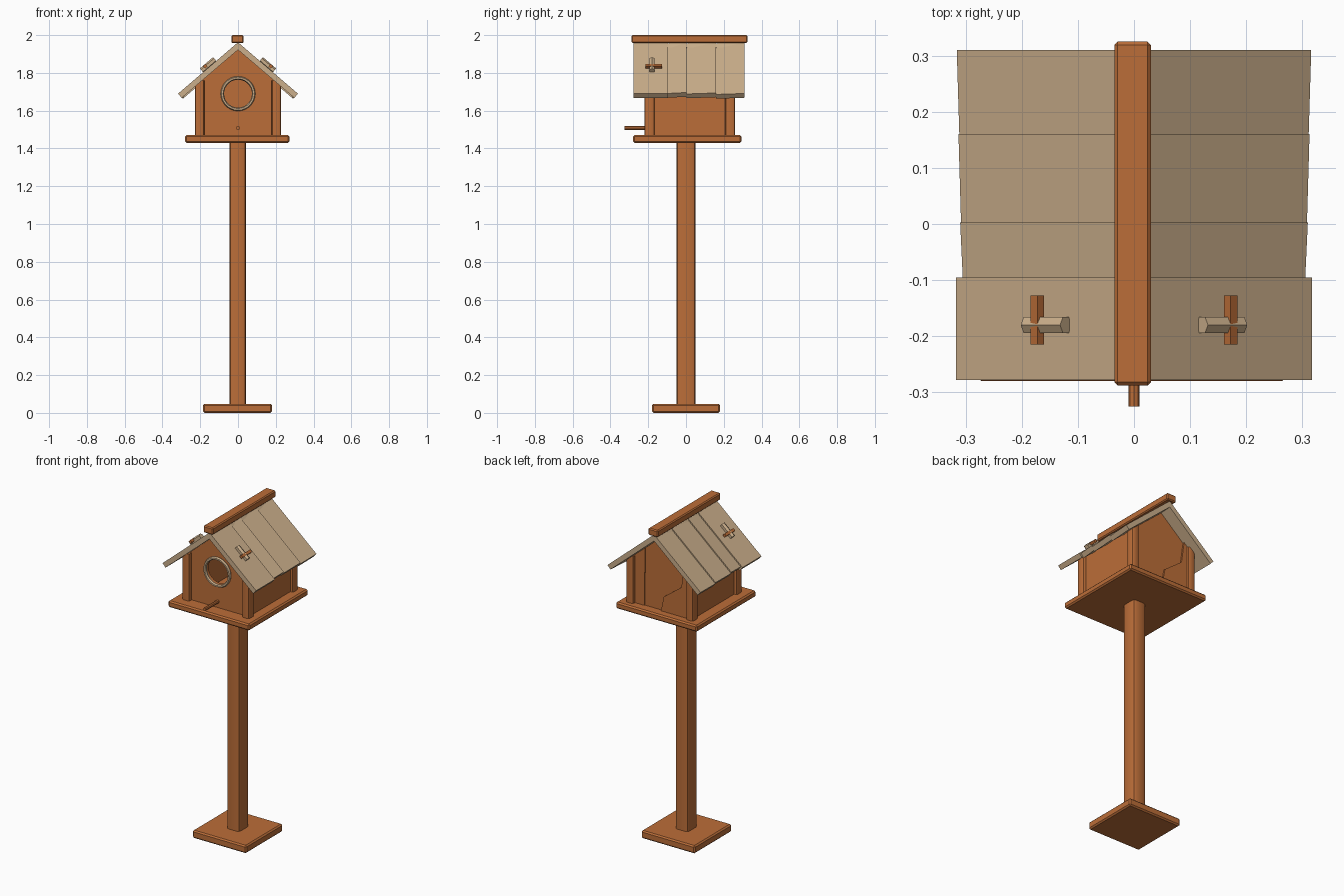
import bpy, bmesh, math
from mathutils import Matrix, Vector

cube = bpy.data.objects.get("Cube")
if cube:
    bpy.data.objects.remove(cube, do_unlink=True)


def material(name, rgb):
    m = bpy.data.materials.new(name)
    m.use_nodes = True
    m.diffuse_color = (*rgb, 1)
    m.node_tree.nodes["Principled BSDF"].inputs["Base Color"].default_value = (*rgb, 1)
    return m


WOOD = material("orange wood", (0.50, 0.155, 0.040))
TAN = material("weathered tan", (0.60, 0.43, 0.26))


def finish(name, bm, mat, smooth=True):
    bmesh.ops.recalc_face_normals(bm, faces=bm.faces)
    mesh = bpy.data.meshes.new(name)
    bm.to_mesh(mesh)
    bm.free()
    mesh.materials.append(mat)
    ob = bpy.data.objects.new(name, mesh)
    bpy.context.collection.objects.link(ob)
    if smooth:
        bpy.context.view_layer.objects.active = ob
        ob.select_set(True)
        bpy.ops.object.shade_smooth_by_angle(angle=math.radians(35))
        ob.select_set(False)
    return ob


def box(name, lo, hi, mat, bevel=0.0, matrix=None, edges=None):
    """Box between two corners; edges='z' rounds the upright edges only."""
    bm = bmesh.new()
    bmesh.ops.create_cube(bm, size=1)
    lo, hi = Vector(lo), Vector(hi)
    for v in bm.verts:
        v.co = Vector([lo[i] + (v.co[i] + 0.5) * (hi[i] - lo[i]) for i in range(3)])
    if bevel:
        chosen = [e for e in bm.edges if edges is None
                  or abs(e.verts[0].co.z - e.verts[1].co.z) > 0.01]
        bmesh.ops.bevel(bm, geom=chosen, offset=bevel, segments=2 if edges else 1,
                        affect='EDGES', profile=0.5)
    if matrix:
        bm.transform(matrix)
    return finish(name, bm, mat, edges is not None)


def board(name, loops, y0, y1, mat):
    """Upright board from x-z outlines (later outlines are holes)."""
    bm = bmesh.new()
    for pts in loops:
        vs = [bm.verts.new((x, y0, z)) for x, z in pts]
        for a, b in zip(vs, vs[1:] + vs[:1]):
            bm.edges.new((a, b))
    bmesh.ops.triangle_fill(bm, edges=bm.edges[:], use_beauty=True)
    out = bmesh.ops.extrude_face_region(bm, geom=bm.faces[:])
    moved = [g for g in out["geom"] if isinstance(g, bmesh.types.BMVert)]
    bmesh.ops.translate(bm, verts=moved, vec=(0, y1 - y0, 0))
    return finish(name, bm, mat)


def rod(name, a, b, radius, mat, sides=8):
    a, b = Vector(a), Vector(b)
    bm = bmesh.new()
    bmesh.ops.create_cone(bm, cap_ends=True, segments=sides, radius1=radius,
                          radius2=radius, depth=(b - a).length)
    turn = (b - a).to_track_quat('Z', 'Y').to_matrix().to_4x4()
    bm.transform(Matrix.Translation((a + b) / 2) @ turn)
    return finish(name, bm, mat, sides > 6)


# Stand and floor
box("base_plate", (-0.185, -0.18, 0), (0.18, 0.18, 0.048), WOOD, 0.008)
box("pole", (-0.046, -0.05, 0.04), (0.042, 0.05, 1.44), WOOD, 0.018, edges='z')
box("floor_plate", (-0.28, -0.28, 1.43), (0.272, 0.295, 1.47), WOOD, 0.008)

# House walls
SLOPE = 0.857


def gable(x):
    return 1.93 - SLOPE * abs(x)


HOLE_Z, R = 1.69, 0.078
hole = [(R * math.cos(t * math.tau / 24), HOLE_Z + R * math.sin(t * math.tau / 24))
        for t in range(24)]
front = [(-0.2, 1.46), (0.2, 1.46), (0.2, gable(0.2)), (0, gable(0)), (-0.2, gable(0.2))]
board("front_wall", [front, hole], -0.195, -0.175, WOOD)

seam = [(0, 1.46), (-0.02, 1.56), (-0.14, 1.65), (-0.16, gable(0.16))]
board("back_plank_left", [[(0.2, 1.46), (0.2, gable(0.2)), (0.11, gable(0.11)), (0.115, 1.46)]],
      0.215, 0.24, WOOD)
board("back_plank_middle", [[(0.115, 1.46), (0.11, gable(0.11)), (0, gable(0))] + seam[::-1]],
      0.21, 0.235, WOOD)
board("back_plank_right", [seam + [(-0.2, gable(0.2)), (-0.2, 1.46)]], 0.215, 0.245, WOOD)

for side, s in (("left", 1), ("right", -1)):
    xs = sorted((s * 0.19, s * 0.21))
    box(side + "_wall", (xs[0], -0.18, 1.46), (xs[1], 0.23, gable(0.2)), WOOD)
    xs = sorted((s * 0.178, s * 0.228))
    for end, y in (("front", -0.22), ("back", 0.207)):
        box(f"{end}_{side}_corner_post", (xs[0], y, 1.46), (xs[1], y + 0.053, gable(0.2)),
            WOOD, 0.012, edges='z')

# Entrance ring and perch
ring_bm = bmesh.new()
rings = []
for i in range(28):
    a = i * math.tau / 28
    rings.append([ring_bm.verts.new(((0.083 + 0.009 * math.cos(b)) * math.cos(a),
                                     -0.2 + 0.012 * math.sin(b),
                                     HOLE_Z + (0.083 + 0.009 * math.cos(b)) * math.sin(a)))
                  for b in [k * math.tau / 6 for k in range(6)]])
for i in range(28):
    p, q = rings[i], rings[(i + 1) % 28]
    for k in range(6):
        ring_bm.faces.new((p[k], q[k], q[(k + 1) % 6], p[(k + 1) % 6]))
finish("entrance_ring", ring_bm, TAN)
rod("perch", (0, -0.325, 1.508), (0, -0.18, 1.508), 0.01, WOOD)

# Roof planks, each slightly tilted so that its edge steps over the next one
ANGLE = math.atan(SLOPE)
PLANKS = [(-0.278, -0.095, 0.418), (-0.095, 0.003, 0.408),
          (0.003, 0.16, 0.412), (0.16, 0.31, 0.416)]
for side, s in (("left", 1), ("right", -1)):
    for n, (y0, y1, length) in enumerate(PLANKS):
        bm = bmesh.new()
        bmesh.ops.create_cube(bm, size=1)
        for v in bm.verts:
            along = (v.co.x + 0.5) * length
            y = y1 if v.co.y > 0 else y0
            up = (0.0 if v.co.z > 0 else -0.03) - (0.007 if v.co.y < 0 and n else 0)
            v.co = (s * (along * math.cos(ANGLE) + up * math.sin(ANGLE)), y,
                    1.962 - along * math.sin(ANGLE) + up * math.cos(ANGLE))
        finish(f"{side}_roof_plank_{n + 1}", bm, TAN, False)

    # Crossed twigs lying on the slope
    def on_roof(x, y, lift):
        return (s * (x + lift * math.sin(ANGLE)), y,
                1.962 - SLOPE * x + lift * math.cos(ANGLE))
    rod(side + "_roof_twig", on_roof(0.115, -0.18, 0.01), on_roof(0.185, -0.18, 0.01),
        0.016, TAN, 6)
    rod(side + "_roof_peg", on_roof(0.162, -0.215, 0.016), on_roof(0.162, -0.127, 0.016),
        0.012, WOOD, 4)

# Ridge beam
box("ridge_beam", (-0.035, -0.288, 1.957), (0.03, 0.325, 2.0), WOOD, 0.006)
